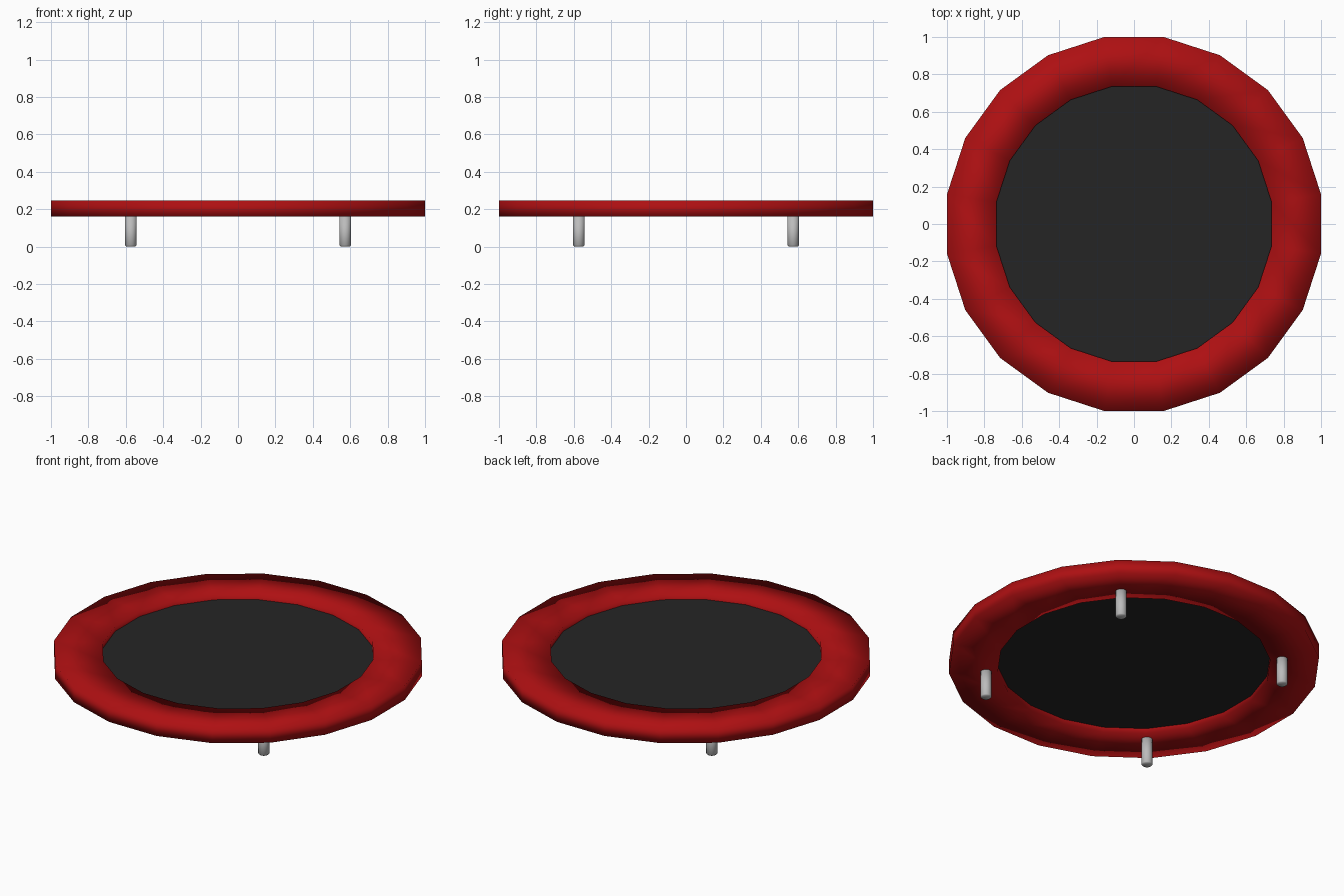
import bpy, bmesh, math

if "Cube" in bpy.data.objects:
    bpy.data.objects.remove(bpy.data.objects["Cube"])

SIDES = 20


def material(name, rgb):
    m = bpy.data.materials.new(name)
    m.diffuse_color = (*rgb, 1)
    m.use_nodes = True
    m.node_tree.nodes["Principled BSDF"].inputs["Base Color"].default_value = m.diffuse_color
    return m


red = material("red padding", (0.42, 0.005, 0.006))
black = material("black fabric", (0.018, 0.018, 0.018))
steel = material("grey steel", (0.5, 0.5, 0.5))


def lathe(name, profile, sides, mat, closed=False, smooth=True, at=(0, 0)):
    """Spin an (r, z) profile around a vertical axis; open profiles get caps."""
    bm = bmesh.new()
    rings = []
    for r, z in profile:
        ring = []
        for i in range(sides):
            a = 2 * math.pi * (i + 0.5) / sides
            ring.append(bm.verts.new((r * math.cos(a), r * math.sin(a), z)))
        rings.append(ring)
    n = len(rings)
    for k in range(n if closed else n - 1):
        lo, hi = rings[k], rings[(k + 1) % n]
        for i in range(sides):
            j = (i + 1) % sides
            bm.faces.new((lo[i], lo[j], hi[j], hi[i]))
    if not closed:
        bm.faces.new(rings[0][::-1])
        bm.faces.new(rings[-1])
    bmesh.ops.recalc_face_normals(bm, faces=bm.faces)
    for f in bm.faces:
        f.smooth = smooth
    me = bpy.data.meshes.new(name)
    bm.to_mesh(me)
    bm.free()
    me.materials.append(mat)
    ob = bpy.data.objects.new(name, me)
    ob.location = (*at, 0)
    bpy.context.collection.objects.link(ob)
    return ob


# Padded rim: box section, softly shaded
R = 1 / math.cos(math.pi / SIDES)
lathe("padded_rim", [(0.745, 0.16), (R, 0.16), (R, 0.245), (0.745, 0.245)],
      SIDES, red, closed=True)

# Jumping mat, recessed from both faces of the rim
lathe("jumping_mat", [(0.745, 0.192), (0.745, 0.213)], SIDES, black, smooth=False)

# Four short legs on the diagonals
for sx, x in (("left", -0.573), ("right", 0.573)):
    for sy, y in (("front", -0.573), ("back", 0.573)):
        lathe(f"{sy}_{sx}_leg", [(0.025, 0), (0.031, 0.006), (0.031, 0.165)],
              16, steel, at=(x, y))
